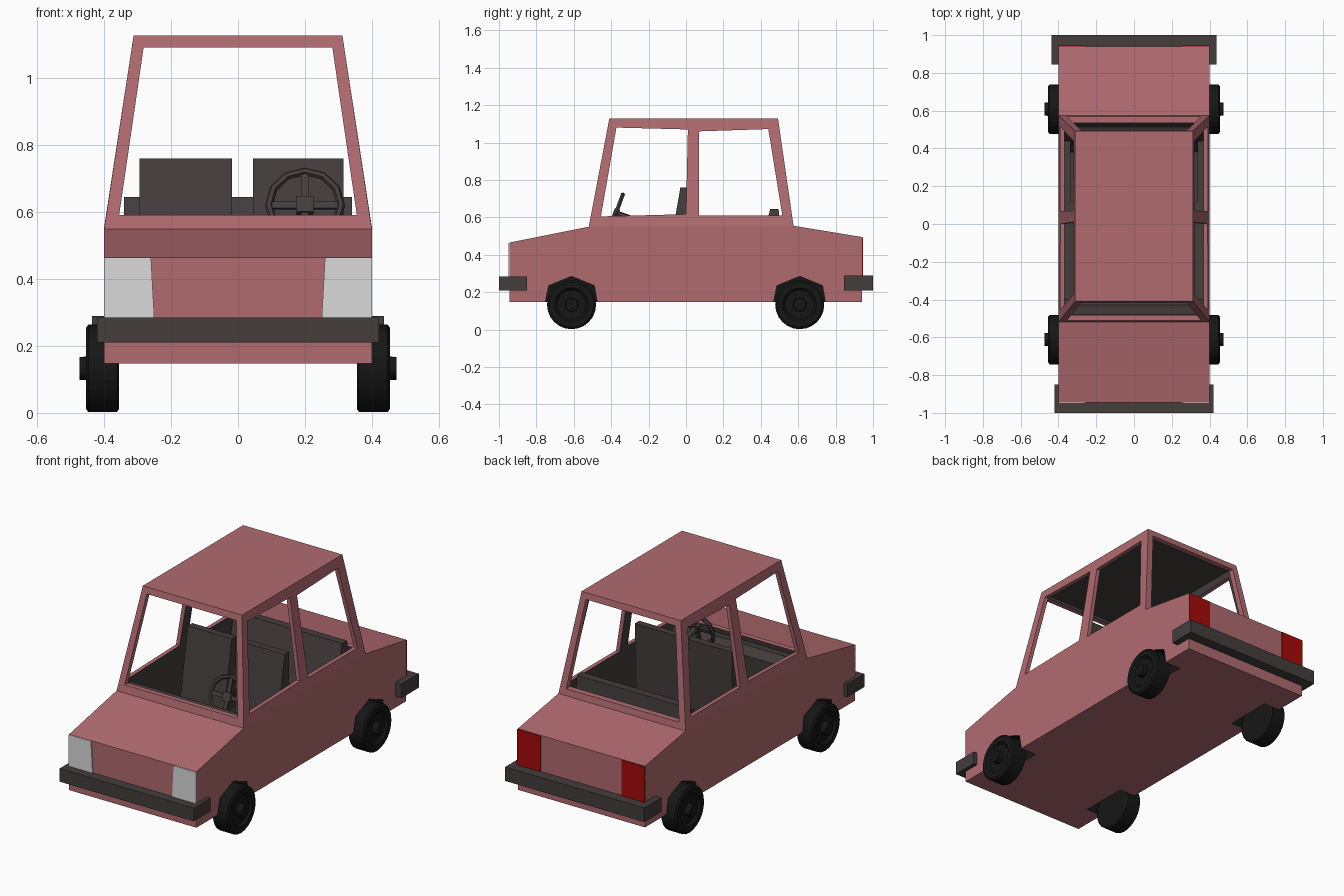
import bpy, bmesh, math
from mathutils import Matrix

if "Cube" in bpy.data.objects:
    bpy.data.objects.remove(bpy.data.objects["Cube"])


def material(name, r, g, b):
    m = bpy.data.materials.new(name)
    m.diffuse_color = (r, g, b, 1)
    m.use_nodes = True
    m.node_tree.nodes["Principled BSDF"].inputs["Base Color"].default_value = m.diffuse_color
    return m


PAINT = material("rose paint", .44, .147, .163)
TRIM = material("dark grey trim", .058, .047, .046)
BLACK = material("black rubber", .008, .008, .008)
LAMP = material("white lamp", .70, .70, .70)
RED = material("red lamp", .38, .003, .003)


def finish(name, bm, mats):
    bmesh.ops.recalc_face_normals(bm, faces=bm.faces[:])
    me = bpy.data.meshes.new(name)
    bm.to_mesh(me)
    bm.free()
    for m in mats:
        me.materials.append(m)
    ob = bpy.data.objects.new(name, me)
    bpy.context.scene.collection.objects.link(ob)
    return ob


def loft(name, rings, mats, index=0):
    """Closed solid through rings with equal point counts."""
    bm = bmesh.new()
    vs = [[bm.verts.new(p) for p in r] for r in rings]
    n = len(vs[0])
    bm.faces.new(vs[0])
    bm.faces.new(vs[-1])
    for a, b in zip(vs, vs[1:]):
        for i in range(n):
            j = (i + 1) % n
            bm.faces.new((a[i], a[j], b[j], b[i]))
    for f in bm.faces:
        f.material_index = index
    return finish(name, bm, mats)


def prism(name, pts, axis, lo, hi, mats, index=0):
    """Extrude a 2D outline along an axis (0=x, 1=y, 2=z)."""
    def ring(t):
        return [p[:axis] + (t,) + p[axis:] for p in pts]
    return loft(name, [ring(lo), ring(hi)], mats, index)


def rect(w, y0, y1, z):
    return [(-w, y0, z), (w, y0, z), (w, y1, z), (-w, y1, z)]


def cut(target, cutter):
    mod = target.modifiers.new("cut", 'BOOLEAN')
    mod.operation = 'DIFFERENCE'
    mod.solver = 'EXACT'
    mod.object = cutter
    bpy.context.view_layer.objects.active = target
    bpy.ops.object.modifier_apply(modifier=mod.name)
    bpy.data.objects.remove(cutter)


# Body shell: lower side profile plus tapered cabin
SHELL = [PAINT, TRIM, BLACK]
profile = [(-.945, .147), (-.945, .465), (-.52, .55), (.575, .555), (.94, .495), (.94, .147)]
bm = bmesh.new()
left, right = ([bm.verts.new((s * .4, y, z)) for y, z in profile] for s in (-1, 1))
tl, tr = ([bm.verts.new((s * .312, y, 1.128)) for y in (-.41, .492)] for s in (-1, 1))
for side, top in ((left, tl), (right, tr)):
    bm.faces.new(side)
    bm.faces.new((side[2], side[3], top[1], top[0]))
for i in (0, 1, 3, 4, 5):
    j = (i + 1) % 6
    bm.faces.new((left[i], left[j], right[j], right[i]))
bm.faces.new((left[2], right[2], tr[0], tl[0]))
bm.faces.new((left[3], right[3], tr[1], tl[1]))
bm.faces.new((tl[0], tl[1], tr[1], tr[0]))
body = finish("car_body", bm, SHELL)

# Hollow cabin with dark lining
cut(body, loft("cabin_cutter", [rect(.37, -.44, .44, .2), rect(.377, -.49, .54, .55),
                                rect(.292, -.385, .465, 1.108)], SHELL, 1))
# Side windows, then windscreen and rear window
for pts in ([(-.455, .605), (.0, .617), (.01, 1.07), (-.372, 1.08)],
            [(.07, .61), (.515, .61), (.44, 1.072), (.07, 1.06)]):
    cut(body, prism("side_window_cutter", pts, 0, -.6, .6, SHELL))
cut(body, prism("screen_cutter", [(-.355, .592), (.355, .592), (.282, 1.092), (-.282, 1.092)],
                1, -.8, .8, SHELL))

# Wheel arches and wheels
arch = [(-.15, .1), (-.122, .235), (0, .285), (.122, .235), (.145, .1)]
tyre = [(.355, .10), (.355, .12), (.362, .131), (.447, .131), (.455, .12), (.455, .09),
        (.442, .078), (.442, .036), (.474, .034)]
for fy, end in ((-.612, "front"), (.608, "rear")):
    for s, side in ((-1, "left"), (1, "right")):
        lo, hi = sorted((s * .3, s * .5))
        cut(body, prism("arch_cutter", [(y + fy, z) for y, z in arch], 0, lo, hi, SHELL, 2))
        rings = [[(s * x, fy + r * math.cos(a), .133 + r * math.sin(a))
                  for a in (math.tau * k / 24 for k in range(24))] for x, r in tyre]
        loft(f"{end}_{side}_wheel", rings, [BLACK])

# Wrap-around bumpers
for s, w, reach, top, end in ((-1, .422, .85, .285, "front"), (1, .437, .845, .29, "rear")):
    outline = [(-w, s * reach), (-w, s), (w, s), (w, s * reach),
               (.39, s * reach), (.39, s * .93), (-.39, s * .93), (-.39, s * reach)]
    prism(f"{end}_bumper", outline, 2, .21, top, [TRIM])

# Head and tail lamps as thin plates
for s, side in ((-1, "left"), (1, "right")):
    prism(f"{side}_headlamp", [(s * .25, .28), (s * .4, .28), (s * .4, .464), (s * .26, .464)],
          1, -.95, -.942, [LAMP])
    prism(f"{side}_tail_lamp", [(s * .255, .28), (s * .4, .28), (s * .4, .493), (s * .255, .493)],
          1, .937, .945, [RED])

# Front seats: cushion and reclined back
for x0, x1, side in ((-.295, -.018, "left"), (.045, .315, "right")):
    prism(f"{side}_seat_cushion", [(-.32, .2), (-.33, .41), (-.05, .38), (-.03, .2)],
          0, x0, x1, [TRIM])
    prism(f"{side}_seat_back", [(-.10, .36), (-.03, .76), (.01, .76), (.0, .36)],
          0, x0, x1, [TRIM])

# Rear bench and dashboard
prism("rear_bench", [(.13, .2), (.12, .4), (.38, .37), (.45, .645), (.495, .645), (.51, .48), (.43, .2)],
      0, -.34, .34, [TRIM])
prism("dashboard", [(-.48, .57), (-.43, .575), (-.40, .53), (-.41, .40), (-.46, .40)],
      0, -.372, .372, [TRIM])

# Steering wheel: ring, spokes and column
tilt = Matrix.Translation((.2, -.375, .62)) @ Matrix.Rotation(math.radians(70), 4, 'X')
bpy.ops.mesh.primitive_torus_add(major_segments=12, minor_segments=6,
                                 major_radius=.108, minor_radius=.012)
ring = bpy.context.object
ring.name = "steering_wheel"
ring.data.materials.append(TRIM)
ring.matrix_world = tilt
bm = bmesh.new()
for size in ((.21, .022, .012), (.022, .21, .012), (.05, .05, .03)):
    bmesh.ops.create_cube(bm, size=1, matrix=Matrix.Diagonal((*size, 1)))
bmesh.ops.create_cone(bm, cap_ends=True, segments=8, radius1=.018, radius2=.018, depth=.1,
                      matrix=Matrix.Translation((0, 0, -.04)))
finish("steering_spokes", bm, [TRIM]).matrix_world = tilt
